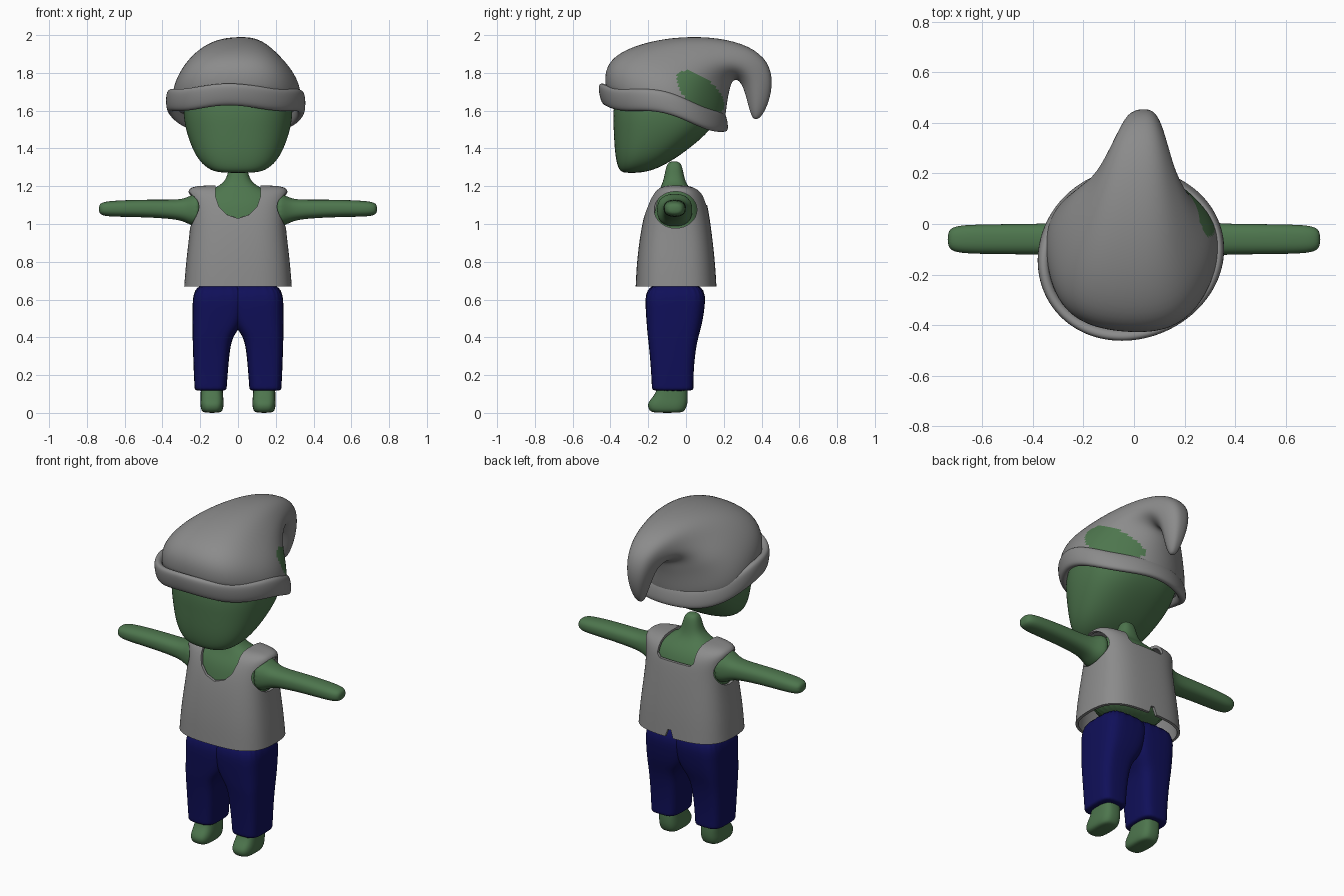
import bpy, bmesh, math
from mathutils import Vector as V

cube = bpy.data.objects.get("Cube")
if cube:
    bpy.data.objects.remove(cube, do_unlink=True)


def material(name, rgb):
    m = bpy.data.materials.new(name)
    m.use_nodes = True
    m.diffuse_color = (*rgb, 1)
    m.node_tree.nodes["Principled BSDF"].inputs["Base Color"].default_value = (*rgb, 1)
    return m


GREEN = material("green skin", (0.075, 0.18, 0.075))
GREY = material("grey cloth", (0.26, 0.26, 0.26))
BLUE = material("navy cloth", (0.005, 0.005, 0.1))


def add_object(name, bm, mat):
    bmesh.ops.recalc_face_normals(bm, faces=bm.faces)
    mesh = bpy.data.meshes.new(name)
    bm.to_mesh(mesh)
    bm.free()
    obj = bpy.data.objects.new(name, mesh)
    bpy.context.collection.objects.link(obj)
    mesh.materials.append(mat)
    return obj


def apply_modifier(obj, kind, **settings):
    mod = obj.modifiers.new(kind.title(), kind)
    for key, value in settings.items():
        setattr(mod, key, value)
    bpy.context.view_layer.objects.active = obj
    bpy.ops.object.modifier_apply(modifier=mod.name)


def smooth(obj):
    bpy.ops.object.select_all(action="DESELECT")
    obj.select_set(True)
    bpy.context.view_layer.objects.active = obj
    bpy.ops.object.shade_smooth_by_angle(angle=math.radians(40))


def loft(name, rings, mat, power=2.4, n=24, caps=(True, True), closed=False, fold=0):
    """Skin superellipse rings, each given as (centre, axis u, axis v)."""
    bm = bmesh.new()
    loops = []
    for c, u, v in rings:
        loop = []
        for i in range(n):
            a = math.tau * i / n
            s, t = math.cos(a), math.sin(a)
            k = 1 + fold * math.sin(5 * a + 0.6)
            pu = math.copysign(abs(s) ** (2 / power), s) * k
            pv = math.copysign(abs(t) ** (2 / power), t) * k
            loop.append(bm.verts.new(c + u * pu + v * pv))
        loops.append(loop)
    pairs = list(zip(loops, loops[1:]))
    if closed:
        pairs.append((loops[-1], loops[0]))
    else:
        for loop, wanted in zip((loops[0], loops[-1]), caps):
            if wanted:
                bm.faces.new(loop)
    for a, b in pairs:
        for i in range(n):
            j = (i + 1) % n
            bm.faces.new((a[i], a[j], b[j], b[i]))
    obj = add_object(name, bm, mat)
    apply_modifier(obj, "SUBSURF", levels=2)
    smooth(obj)
    return obj


def flat(z, x0, x1, y0, y1):
    """Horizontal ring from its extents."""
    return (V(((x0 + x1) / 2, (y0 + y1) / 2, z)),
            V(((x1 - x0) / 2, 0, 0)), V((0, (y1 - y0) / 2, 0)))


def level(z, w, y0, y1):
    return flat(z, -w, w, y0, y1)


def slanted(y0, z0, y1, z1, w, x):
    """Ring spanning two side-profile points."""
    a, b = V((x, y0, z0)), V((x, y1, z1))
    return (a + b) / 2, V((w, 0, 0)), (b - a) / 2


def cut(target, points, axis, lo, hi):
    """Subtract a prism whose outline is swept along x or y."""
    bm = bmesh.new()
    ends = []
    for d in (lo, hi):
        ends.append([bm.verts.new((d, p, q) if axis == "x" else (p, d, q))
                     for p, q in points])
        bm.faces.new(ends[-1])
    for i in range(len(points)):
        j = (i + 1) % len(points)
        bm.faces.new((ends[0][i], ends[0][j], ends[1][j], ends[1][i]))
    cutter = add_object("cutter", bm, GREY)
    cutter.hide_render = True
    apply_modifier(target, "BOOLEAN", operation="DIFFERENCE", object=cutter, solver="EXACT")
    bpy.data.objects.remove(cutter, do_unlink=True)


# Head: flat face, pointed jaw at the front, back sloping upward
loft("head", [level(*r) for r in (
    (1.27, 0.09, -0.33, -0.25), (1.285, 0.15, -0.355, -0.17), (1.33, 0.205, -0.37, -0.08),
    (1.4, 0.245, -0.38, 0.02), (1.5, 0.28, -0.385, 0.14), (1.6, 0.295, -0.39, 0.18),
    (1.7, 0.28, -0.37, 0.18), (1.8, 0.22, -0.3, 0.14), (1.86, 0.11, -0.2, 0.05))], GREEN)

# Torso with neck peg
loft("torso", [level(*r) for r in (
    (0.7, 0.22, -0.2, 0.1), (0.9, 0.235, -0.22, 0.115), (1.05, 0.228, -0.2, 0.1),
    (1.12, 0.225, -0.18, 0.08), (1.165, 0.19, -0.15, 0.05), (1.195, 0.11, -0.135, 0.015),
    (1.23, 0.065, -0.12, -0.005), (1.28, 0.052, -0.11, -0.015),
    (1.32, 0.04, -0.1, -0.025), (1.332, 0.02, -0.08, -0.045))], GREEN)

# Arms, legs and feet on both sides
for side, label in ((1, "left"), (-1, "right")):
    loft(label + "_arm", [
        (V((side * x, -0.06, z)), V((0, ry, 0)), V((0, 0, rz))) for x, z, ry, rz in (
            (0.19, 1.075, 0.11, 0.1), (0.25, 1.072, 0.085, 0.08), (0.29, 1.074, 0.068, 0.058),
            (0.36, 1.078, 0.061, 0.05), (0.5, 1.083, 0.06, 0.047), (0.66, 1.081, 0.058, 0.043),
            (0.715, 1.08, 0.05, 0.037), (0.737, 1.08, 0.03, 0.022))], GREEN)

    def sided(z, x0, x1, y0, y1):
        return flat(z, *sorted((side * x0, side * x1)), y0, y1)

    loft(label + "_trouser_leg", [sided(*r) for r in (
        (0.7, -0.06, 0.24, -0.22, 0.11), (0.55, -0.05, 0.241, -0.215, 0.1),
        (0.46, -0.02, 0.242, -0.208, 0.083), (0.41, 0.025, 0.241, -0.204, 0.068),
        (0.34, 0.043, 0.239, -0.195, 0.052), (0.22, 0.053, 0.235, -0.185, 0.04),
        (0.13, 0.06, 0.23, -0.181, 0.04), (0.115, 0.06, 0.23, -0.18, 0.04))],
        BLUE, power=3.6)

    loft(label + "_foot", [sided(*r) for r in (
        (0, 0.1, 0.175, -0.17, -0.03), (0.01, 0.08, 0.195, -0.195, -0.005),
        (0.045, 0.075, 0.2, -0.207, 0.008), (0.075, 0.077, 0.198, -0.185, 0.01),
        (0.11, 0.08, 0.198, -0.155, 0.01), (0.2, 0.085, 0.195, -0.14, 0))], GREEN, power=3)

# Sleeveless shirt: open shell with neckline, armholes and a hem notch cut out
shirt = loft("shirt", [level(*r) for r in (
    (0.67, 0.287, -0.268, 0.163), (0.8, 0.277, -0.262, 0.155), (0.95, 0.258, -0.243, 0.138),
    (1.06, 0.249, -0.22, 0.122), (1.13, 0.258, -0.195, 0.108), (1.175, 0.27, -0.168, 0.08),
    (1.2, 0.245, -0.13, 0.035), (1.205, 0.15, -0.09, -0.02))],
    GREY, power=2.9, caps=(False, True))
apply_modifier(shirt, "SOLIDIFY", thickness=0.016, offset=-1)
cut(shirt, [(0.12, 1.3), (0.12, 1.15), (0.1, 1.09), (0.06, 1.05), (0, 1.03),
            (-0.06, 1.05), (-0.1, 1.09), (-0.12, 1.15), (-0.12, 1.3)], "y", -0.4, -0.055)
cut(shirt, [(0.12, 1.3), (0.12, 1.12), (0.1, 1.1), (-0.1, 1.1), (-0.12, 1.12),
            (-0.12, 1.3)], "y", -0.056, 0.3)
armhole = [(-0.055 + 0.113 * math.cos(math.tau * i / 32),
            1.075 + 0.097 * math.sin(math.tau * i / 32)) for i in range(32)]
cut(shirt, armhole, "x", 0.19, 0.4)
cut(shirt, armhole, "x", -0.4, -0.19)
cut(shirt, [(-0.05, 0.6), (0.05, 0.6), (0.01, 0.715), (-0.01, 0.715)], "y", 0.05, 0.3)
smooth(shirt)

# Floppy hat: rings bend up and back, then droop into the tail
hat = loft("hat", [slanted(*r) for r in (
    (-0.42, 1.66, 0.19, 1.52, 0.33, -0.01), (-0.435, 1.75, 0.205, 1.57, 0.345, -0.01),
    (-0.43, 1.83, 0.212, 1.63, 0.335, -0.01), (-0.37, 1.905, 0.22, 1.68, 0.305, -0.01),
    (-0.22, 1.965, 0.23, 1.72, 0.255, -0.01), (-0.03, 1.995, 0.24, 1.75, 0.2, 0),
    (0.17, 1.99, 0.255, 1.765, 0.15, 0.01), (0.34, 1.945, 0.275, 1.765, 0.115, 0.02),
    (0.44, 1.86, 0.3, 1.735, 0.085, 0.03), (0.462, 1.75, 0.318, 1.68, 0.068, 0.035),
    (0.44, 1.645, 0.335, 1.61, 0.045, 0.04), (0.405, 1.575, 0.35, 1.565, 0.025, 0.04),
    (0.38, 1.555, 0.365, 1.555, 0.01, 0.04))], GREY, power=2.1, n=40, fold=0.018)

# Skin patch where the head shows through the hat's left side
hat.data.materials.append(GREEN)
for face in hat.data.polygons:
    c = face.center
    dy, dz = c.y - 0.075, c.z - 1.7
    along, across = dy * 0.77 - dz * 0.64, dy * 0.64 + dz * 0.77
    if c.x > 0.08 and (along / 0.155) ** 2 + (across / 0.075) ** 2 < 1:
        face.material_index = 1

# Rolled brim: a wavy closed band, higher at the front
band = []
for i in range(32):
    a = math.tau * i / 32
    s, c = math.sin(a), math.cos(a)
    out = V((s, -c, 0))
    centre = V((0.345 * s - 0.012 * (1 + c) ** 2, -0.12 - 0.315 * c,
                1.635 + 0.07 * c - 0.03 * c * c + 0.012 * math.cos(4 * a)))
    band.append((centre, out * 0.026, V((0, 0, 0.06)) + out * 0.012 * c))
loft("hat_brim", band, GREY, power=2.6, n=12, closed=True)
